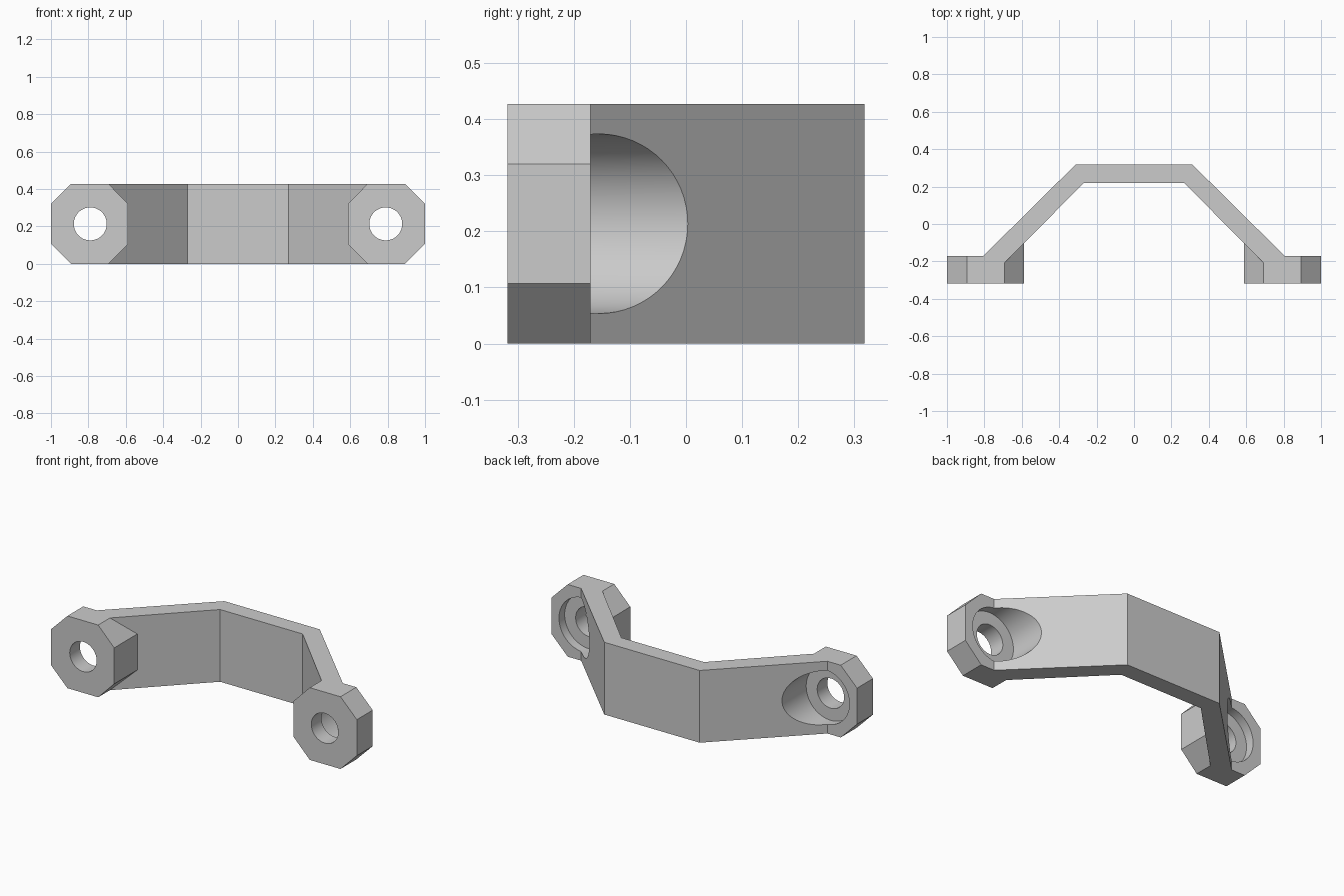
import bpy
import bmesh
import math
from mathutils import Vector

cube = bpy.data.objects.get("Cube")
if cube:
    bpy.data.objects.remove(cube, do_unlink=True)

HEIGHT = 0.427
FRONT, BACK = -0.318, -0.17
HOLE_X, MID_Z = 0.79, HEIGHT / 2

grey = bpy.data.materials.new("plain grey")
grey.use_nodes = True
grey.diffuse_color = (0.6, 0.6, 0.6, 1)
grey.node_tree.nodes["Principled BSDF"].inputs["Base Color"].default_value = grey.diffuse_color


def prism(name, outline, axis, lo, hi):
    """Extrude a flat outline along y (outline in x, z) or z (outline in x, y)."""
    bm = bmesh.new()
    along = Vector((0, 1, 0)) if axis == "y" else Vector((0, 0, 1))
    up = Vector((0, 0, 1)) if axis == "y" else Vector((0, 1, 0))
    verts = [bm.verts.new(Vector((a, 0, 0)) + up * b + along * lo) for a, b in outline]
    face = bm.faces.new(verts)
    new = bmesh.ops.extrude_face_region(bm, geom=[face])["geom"]
    moved = [v for v in new if isinstance(v, bmesh.types.BMVert)]
    bmesh.ops.translate(bm, vec=along * (hi - lo), verts=moved)
    bmesh.ops.recalc_face_normals(bm, faces=bm.faces)
    mesh = bpy.data.meshes.new(name)
    bm.to_mesh(mesh)
    bm.free()
    mesh.materials.append(grey)
    obj = bpy.data.objects.new(name, mesh)
    bpy.context.collection.objects.link(obj)
    return obj


def circle(x, radius, count=64):
    angles = [2 * math.pi * i / count for i in range(count)]
    return [(x + radius * math.cos(a), MID_Z + radius * math.sin(a)) for a in angles]


def combine(target, tool, operation):
    """Apply a boolean and discard its helper."""
    mod = target.modifiers.new(operation, "BOOLEAN")
    mod.operation, mod.solver, mod.object = operation, "EXACT", tool
    bpy.context.view_layer.objects.active = target
    bpy.ops.object.modifier_apply(modifier=mod.name)
    bpy.data.objects.remove(tool, do_unlink=True)


# Bent strap running between the two mounting pads
outer = [(0.805, -0.2), (0.805, BACK), (0.312, 0.318)]
inner = [(0.27, 0.218), (0.69, -0.206)]
half = outer + inner[::-1]
strap_outline = (outer + [(-x, y) for x, y in outer[::-1]]
                 + [(-x, y) for x, y in inner[::-1]] + inner)
handle = prism("bracket", strap_outline, "z", 0, HEIGHT)

cutters = []
for side in (-1, 1):
    # Octagonal pad, trimmed at the back so it ends inside the sloping strap
    octagon = [(1, 0.107), (1, 0.32), (0.893, HEIGHT), (0.692, HEIGHT),
               (0.587, 0.32), (0.587, 0.107), (0.692, 0), (0.893, 0)]
    pad = prism("pad", [(side * x, z) for x, z in octagon], "y", FRONT, 0.1)
    plan = [(1.1, -0.4), (1.1, BACK), (0.74, BACK), (0.56, 0), (0.5, 0), (0.5, -0.4)]
    trim = prism("pad_trim", [(side * x, y) for x, y in plan], "z", -0.1, HEIGHT + 0.1)
    combine(pad, trim, "INTERSECT")
    combine(handle, pad, "UNION")

for side in (-1, 1):
    # Screw hole, with a wide counterbore entering from the back
    combine(handle, prism("counterbore", circle(side * HOLE_X, 0.16), "y", -0.223, 0.4), "DIFFERENCE")
    combine(handle, prism("screw_hole", circle(side * HOLE_X, 0.088), "y", -0.4, -0.1), "DIFFERENCE")

bpy.ops.object.select_all(action="DESELECT")
handle.select_set(True)
bpy.context.view_layer.objects.active = handle
bpy.ops.object.shade_smooth_by_angle(angle=math.radians(30))
